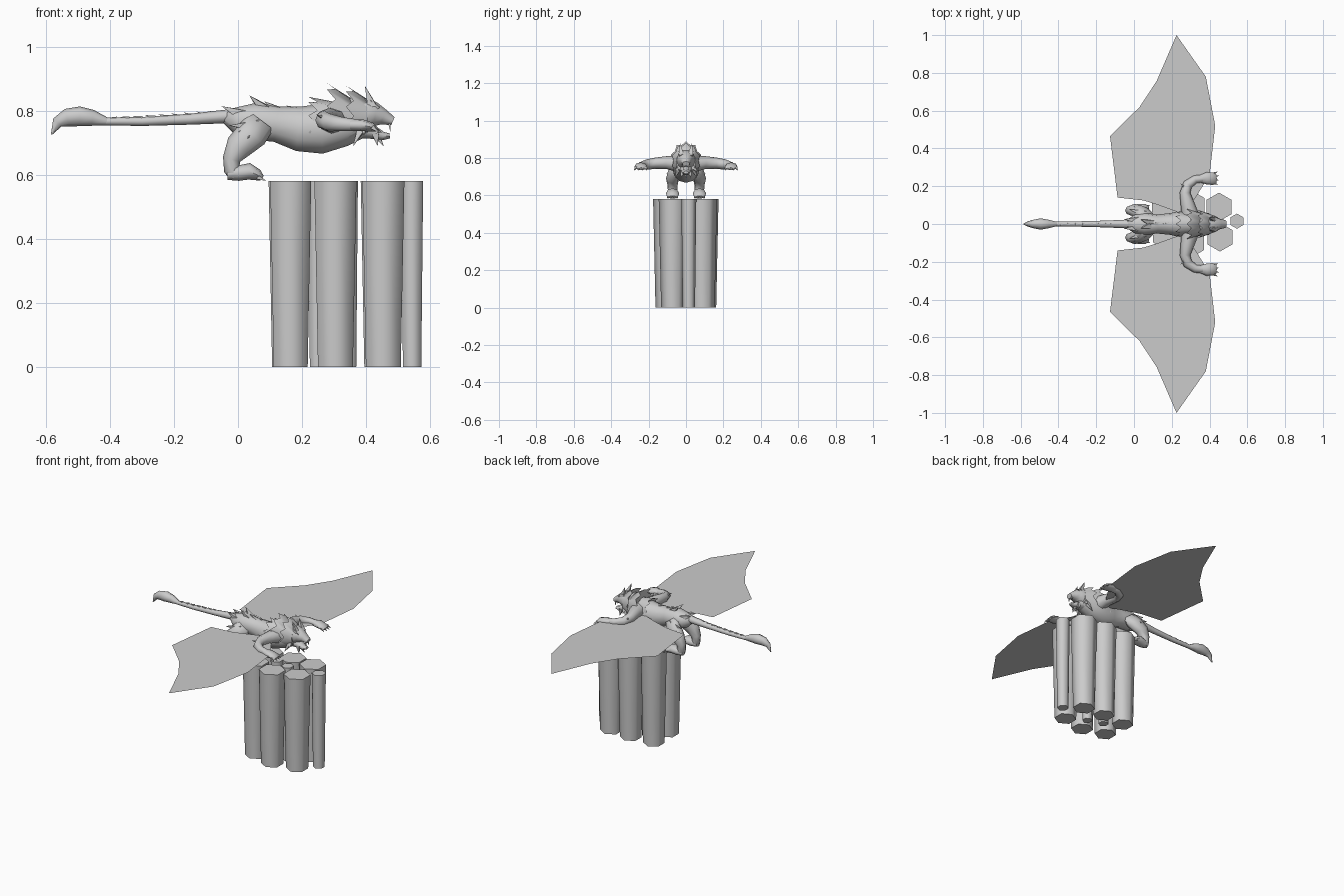
import bpy, bmesh, math
from mathutils import Vector

cube = bpy.data.objects.get("Cube")
if cube:
    bpy.data.objects.remove(cube, do_unlink=True)

stone = bpy.data.materials.new("stone_grey")
stone.use_nodes = True
GREY = (0.6, 0.6, 0.6, 1)
stone.diffuse_color = GREY
stone.node_tree.nodes["Principled BSDF"].inputs["Base Color"].default_value = GREY
parts = []
Y, Z = Vector((0, 1, 0)), Vector((0, 0, 1))


def finish(name, bm, solid=True):
    if solid:
        bmesh.ops.recalc_face_normals(bm, faces=bm.faces)
    mesh = bpy.data.meshes.new(name)
    bm.to_mesh(mesh)
    bm.free()
    mesh.materials.append(stone)
    ob = bpy.data.objects.new(name, mesh)
    bpy.context.collection.objects.link(ob)
    parts.append(ob)
    return ob


def add_loft(bm, rings, side=Y, n=8):
    """Skin elliptical rings (x, y, z, half width, half height) along a path."""
    pts = [Vector(r[:3]) for r in rings]
    loops = []
    for i, r in enumerate(rings):
        t = (pts[min(i + 1, len(pts) - 1)] - pts[max(i - 1, 0)]).normalized()
        up = side.cross(t).normalized()
        loops.append([bm.verts.new(pts[i] + side * r[3] * math.cos(a) + up * r[4] * math.sin(a))
                      for a in (math.tau * k / n for k in range(n))])
    for a, b in zip(loops, loops[1:]):
        for k in range(n):
            bm.faces.new((a[k], a[(k + 1) % n], b[(k + 1) % n], b[k]))
    bm.faces.new(loops[0][::-1])
    bm.faces.new(loops[-1])


def loft(name, rings, side=Y, n=8):
    bm = bmesh.new()
    add_loft(bm, rings, side, n)
    return finish(name, bm)


def spikes(name, items, n=4):
    """Pointed tufts and claws given as (base, tip, radius)."""
    bm = bmesh.new()
    for base, tip, r in items:
        base, tip = Vector(base), Vector(tip)
        t = (tip - base).normalized()
        u = t.orthogonal().normalized()
        v = t.cross(u)
        ring = [bm.verts.new(base + (u * math.cos(math.tau * k / n) + v * math.sin(math.tau * k / n)) * r)
                for k in range(n)]
        top = bm.verts.new(tip)
        bm.faces.new(ring)
        for k in range(n):
            bm.faces.new((ring[k], ring[(k + 1) % n], top))
    return finish(name, bm)


def collar(name, x0, r0, x1, r1, z0, z1, n=10):
    """Flared ring of mane points sweeping backwards."""
    bm = bmesh.new()
    inner, outer = [], []
    for k in range(2 * n):
        a = math.pi * k / n
        tip = k % 2 == 0
        r, x = (r1, x1) if tip else (r1 * 0.86, x1 + (x0 - x1) * 0.35)
        inner.append(bm.verts.new((x0, r0 * 0.9 * math.sin(a), z0 + r0 * math.cos(a))))
        outer.append(bm.verts.new((x, r * 0.82 * math.sin(a), z1 + r * math.cos(a))))
    for k in range(2 * n):
        j = (k + 1) % (2 * n)
        bm.faces.new((inner[k], inner[j], outer[j], outer[k]))
    bm.faces.new(inner)
    bm.faces.new(outer)
    return finish(name, bm)


# Cluster of tapered hexagonal columns: x, y, top radius
columns = [(.165, -.06, .074), (.16, .088, .074), (.305, -.1, .076), (.31, .1, .074),
           (.455, -.07, .076), (.45, .09, .076), (.545, .015, .04), (.345, -.005, .035), (.25, .025, .035)]
TOP = 0.581
for i, (x, y, r) in enumerate(columns):
    loft(f"column_{i + 1}", [(x, y, 0, r * .83, r * .83), (x, y, TOP, r, r)], n=6)

# Torso
loft("torso", [(-.04, 0, .785, .02, .022), (0, 0, .77, .048, .046), (.05, 0, .768, .06, .058),
               (.12, 0, .76, .05, .056), (.19, 0, .745, .057, .07), (.26, 0, .745, .073, .078),
               (.33, 0, .755, .068, .065), (.39, 0, .77, .05, .05)], n=12)

# Tail with a ridged top and a hooked barb
loft("tail", [(-.02, 0, .785, .024, .022), (-.15, 0, .775, .018, .017),
              (-.3, 0, .768, .014, .014), (-.43, 0, .768, .012, .012)])
spikes("tail_ridge", [((x, 0, .788 + x * .03), (x - .03, 0, .806 + x * .07), .009)
                      for x in (-.06 - .04 * k for k in range(9))])
loft("tail_barb", [(-.41, 0, .768, .012, .012), (-.455, 0, .779, .023, .025),
                   (-.495, 0, .784, .03, .031), (-.535, 0, .78, .022, .028),
                   (-.565, 0, .765, .012, .018), (-.584, 0, .727, .002, .002)])

# Head, muzzle, open jaw and beard
loft("head", [(.35, 0, .785, .055, .06), (.4, 0, .79, .052, .054), (.43, 0, .79, .042, .04),
              (.455, 0, .782, .028, .026), (.485, 0, .769, .02, .014)], n=10)
loft("jaw", [(.38, 0, .745, .04, .03), (.42, 0, .735, .03, .022),
             (.455, 0, .722, .021, .013), (.475, 0, .723, .013, .008)])
spikes("beard", [((.43, y, .73), (.457 - abs(y), y * 1.3, .69), .016) for y in (-.02, 0, .02)])
spikes("fangs", [((.474, s * .012, .765), (.477, s * .012, .735), .006) for s in (-1, 1)])
spikes("brows", [((.435, s * .024, .81), (.41, s * .04, .838), .014) for s in (-1, 1)])
spikes("ears", [((.42, s * .025, .815), (.397, s * .032, .88), .02) for s in (-1, 1)])

# Layered mane
collar("mane_back", .3, .06, .22, .085, .77, .76)
collar("mane_middle", .355, .065, .278, .103, .775, .785)
collar("mane_front", .405, .058, .338, .095, .78, .785)
spikes("cheek_tufts", [((.39, s * .035, .755), (.36 + d, s * .06, .69 + d), .02)
                       for s in (-1, 1) for d in (0, .035)])

# Back crest and rump fur
spikes("back_crest", [((.1, 0, .79), (.035, s * .025, .85), .03) for s in (-1, 1)]
       + [((.02, s * .02, .785), (-.052, s * .025, .816), .026) for s in (-1, 1)]
       + [((.16, 0, .785), (.08, 0, .832), .024), ((.22, 0, .79), (.15, 0, .818), .024)])
WING = [(.24, .06), (.32, .13), (.40, .26), (.43, .52), (.38, .78), (.225, 1),
        (.12, .757), (.03, .62), (-.127, .465), (-.087, .14), (.05, .125), (.13, .1)]

for s, label in ((1, "left"), (-1, "right")):
    # Flat membrane wing
    bm = bmesh.new()
    face = bm.faces.new([bm.verts.new((x, s * y, .757)) for x, y in WING])
    face.normal_update()
    if face.normal.z < 0:
        face.normal_flip()
    finish(f"{label}_wing", bm, solid=False)

    # Foreleg reaching out and forward
    loft(f"{label}_foreleg", [(.3, s * .03, .765, .045, .05), (.285, s * .1, .775, .035, .038),
                              (.27, s * .165, .772, .03, .028), (.285, s * .21, .765, .028, .026),
                              (.325, s * .237, .76, .022, .022), (.365, s * .24, .757, .019, .02)], side=Z)
    loft(f"{label}_hand", [(.35, s * .24, .757, .02, .018), (.385, s * .242, .757, .033, .019),
                           (.42, s * .24, .75, .033, .014), (.435, s * .24, .742, .024, .007)])
    spikes(f"{label}_claws", [((.422, s * (.24 + d), .75), (.455 - abs(d) * .4, s * (.243 + d * 1.3), .732), .009)
                              for d in (-.025, -.008, .01, .027)])
    spikes(f"{label}_elbow_tuft", [((.28, s * .18, .775), (.245, s * .215, .79), .014)])

    # Crouching hind leg
    y = s * .072
    loft(f"{label}_hind_leg", [(.075, s * .035, .77, .03, .045), (.045, s * .058, .73, .038, .05),
                               (.003, y, .69, .035, .043), (-.02, y, .65, .026, .028),
                               (-.02, y, .615, .025, .024), (-.008, y, .596, .022, .02)])
    loft(f"{label}_hind_foot", [(-.034, y, .603, .018, .018), (0, y, .606, .03, .024),
                                (.035, y, .612, .035, .026), (.062, y, .6, .033, .018),
                                (.075, y, .59, .024, .009)])
    spikes(f"{label}_toe_claws", [((.062, y + d, .594), (.088, y + d * 1.2, .582), .01)
                                  for d in (-.022, 0, .022)])
    spikes(f"{label}_thigh_tufts", [((.06, s * .05, .755), (-.03 + .03 * k, s * (.08 + .012 * k), .755 - .02 * k), .025)
                                    for k in range(3)])

# Smooth rounded surfaces, keep rims and points sharp
bpy.ops.object.select_all(action='DESELECT')
for ob in parts:
    ob.select_set(True)
bpy.context.view_layer.objects.active = parts[0]
bpy.ops.object.shade_smooth_by_angle(angle=math.radians(62))
